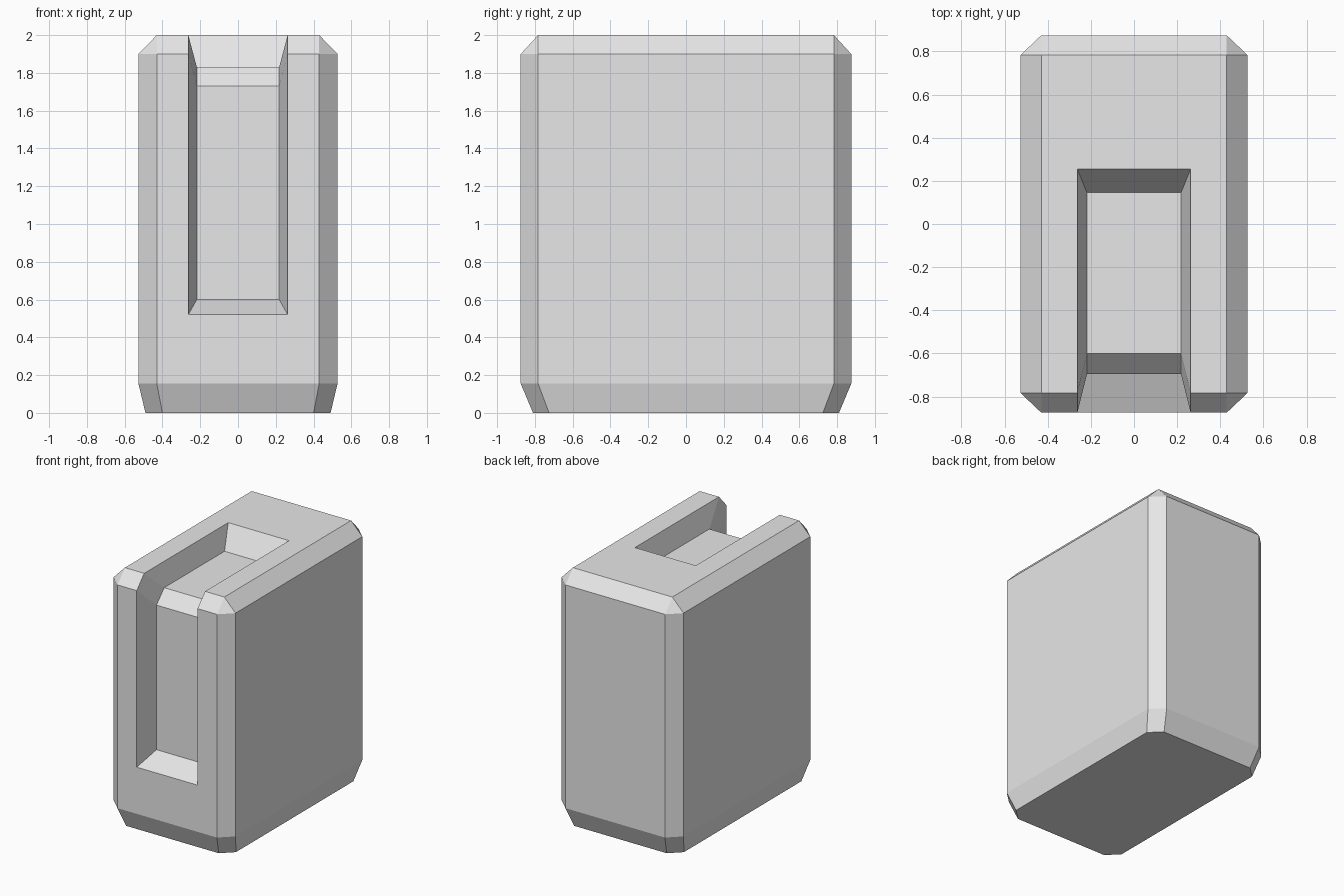
import bpy
import bmesh

default = bpy.data.objects.get("Cube")
if default:
    bpy.data.objects.remove(default, do_unlink=True)

GREY = (0.8, 0.8, 0.8, 1.0)
mat = bpy.data.materials.new("light grey")
mat.use_nodes = True
mat.diffuse_color = GREY
mat.node_tree.nodes["Principled BSDF"].inputs["Base Color"].default_value = GREY

bm = bmesh.new()


def ring(hx, hy, cut_x, cut_y, z):
    """Rectangle with cut corners, starting at the front edge."""
    ix, iy = hx - cut_x, hy - cut_y
    outline = [(-ix, -hy), (ix, -hy), (hx, -iy), (hx, iy),
               (ix, hy), (-ix, hy), (-hx, iy), (-hx, -iy)]
    return [bm.verts.new((x, y, z)) for x, y in outline]


def path(x, profile):
    """Side profile of the groove placed at one x."""
    return [bm.verts.new((x, y, z)) for y, z in profile]


def face(*verts):
    bm.faces.new(verts)


# Block outline: tapered foot, straight walls, rectangular top
HX, HY, TX, TY = 0.527, 0.875, 0.43, 0.783
base = ring(0.49, 0.81, 0.09, 0.085, 0)
low = ring(HX, HY, HX - TX, HY - TY, 0.155)
high = ring(HX, HY, HX - TX, HY - TY, 1.9)
top = [bm.verts.new((x, y, 2)) for x, y in
       ((-TX, -TY), (TX, -TY), (TX, TY), (-TX, TY))]

# Groove: rim on the surface, narrower floor sunk below it
rim_profile = [(-HY, 0.52), (-HY, 1.9), (-TY, 2), (0.255, 2)]
floor_profile = [(-0.695, 0.6), (-0.695, 1.73), (-0.6, 1.83), (0.145, 1.83)]
rim_l, rim_r = path(-0.263, rim_profile), path(0.263, rim_profile)
floor_l, floor_r = path(-0.218, floor_profile), path(0.218, floor_profile)

# Foot and walls
face(*reversed(base))
for i in range(8):
    j = (i + 1) % 8
    face(base[i], base[j], low[j], low[i])
    if i:
        face(low[i], low[j], high[j], high[i])

# Upper chamfers and corner triangles
for k in range(4):
    face(high[2 * k - 1], high[2 * k], top[k])
    if k:
        face(high[2 * k], high[2 * k + 1], top[(k + 1) % 4], top[k])
face(high[0], rim_l[1], rim_l[2], top[0])
face(rim_r[1], high[1], top[1], rim_r[2])

# Front and top faces notched around the groove
face(low[0], low[1], high[1], rim_r[1], rim_r[0], rim_l[0], rim_l[1], high[0])
face(top[0], rim_l[2], rim_l[3], rim_r[3], rim_r[2], top[1], top[2], top[3])

# Groove walls, floor and end slopes
for i in range(3):
    face(rim_l[i], floor_l[i], floor_l[i + 1], rim_l[i + 1])
    face(floor_r[i], rim_r[i], rim_r[i + 1], floor_r[i + 1])
    face(floor_l[i], floor_r[i], floor_r[i + 1], floor_l[i + 1])
face(rim_l[0], rim_r[0], floor_r[0], floor_l[0])
face(floor_l[3], floor_r[3], rim_r[3], rim_l[3])

bmesh.ops.recalc_face_normals(bm, faces=bm.faces)
mesh = bpy.data.meshes.new("grooved_block")
bm.to_mesh(mesh)
bm.free()
mesh.materials.append(mat)
block = bpy.data.objects.new("grooved_block", mesh)
bpy.context.collection.objects.link(block)
